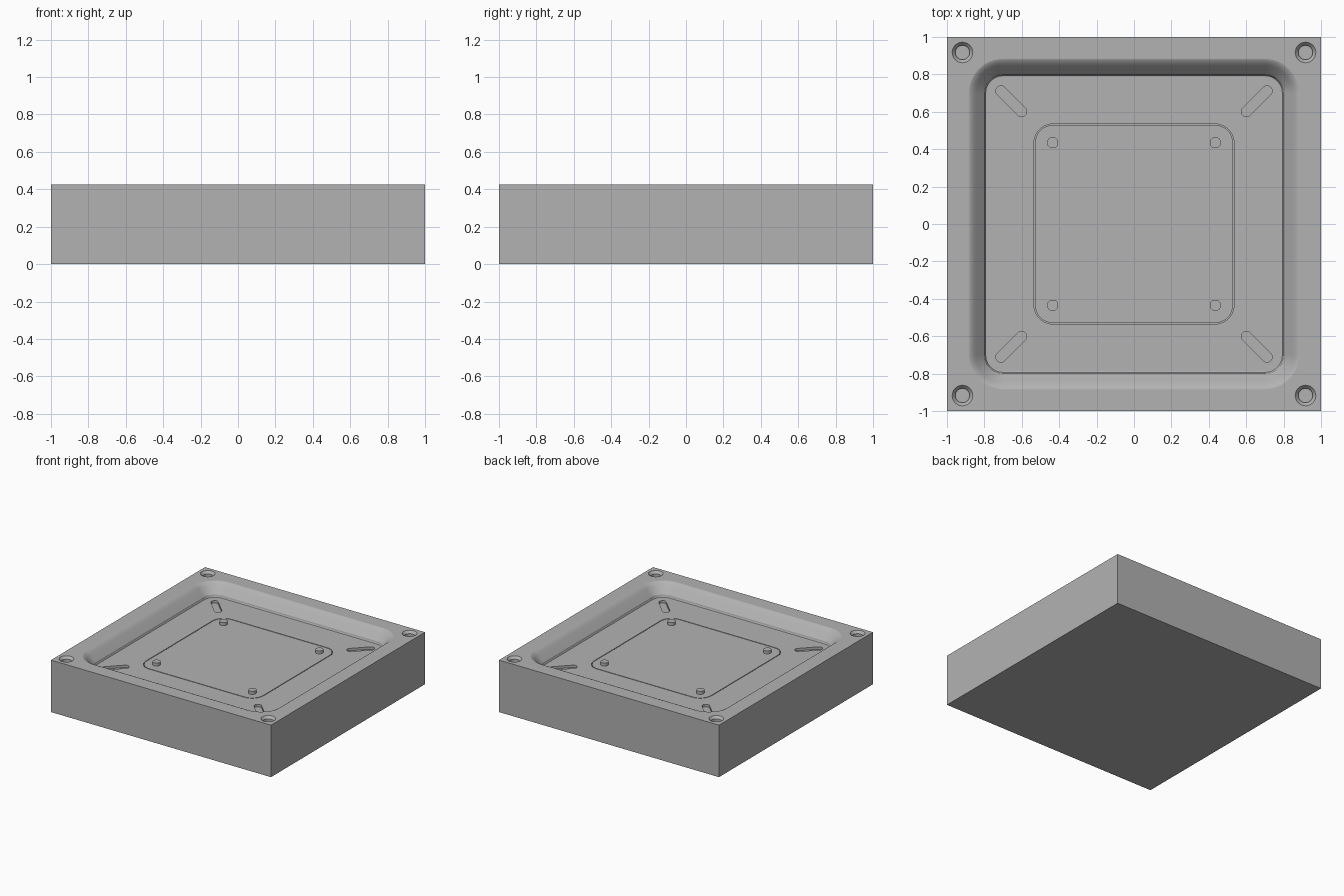
import bpy, bmesh
from math import cos, sin, pi, radians

if "Cube" in bpy.data.objects:
    bpy.data.objects.remove(bpy.data.objects["Cube"])

TOP = 0.427
FLOOR = TOP - 0.1
CORNERS = [(sx, sy) for sx in (-1, 1) for sy in (-1, 1)]

grey = bpy.data.materials.new("dark_grey")
grey.diffuse_color = (0.448, 0.448, 0.448, 1)
grey.use_nodes = True
grey.node_tree.nodes["Principled BSDF"].inputs["Base Color"].default_value = grey.diffuse_color


def outline(hx, hy, r, n=12):
    """Rounded rectangle; a circle when hx = hy = r, a slot when hy = r."""
    pts = []
    for q, (sx, sy) in enumerate([(1, 1), (-1, 1), (-1, -1), (1, -1)]):
        for i in range(n + 1):
            a = (q + i / n) * pi / 2
            pts.append((sx * (hx - r) + r * cos(a), sy * (hy - r) + r * sin(a)))
    return pts


def loft(name, sections, loc=(0, 0), turn=0, closed=False):
    """Solid through outlines (hx, hy, r, z); closed joins last to first as a ring."""
    bm = bmesh.new()
    rings = [[bm.verts.new((x, y, z)) for x, y in outline(hx, hy, r)]
             for hx, hy, r, z in sections]
    n = len(rings[0])
    for a, b in zip(rings, rings[1:] + (rings[:1] if closed else [])):
        for i in range(n):
            j = (i + 1) % n
            bm.faces.new((a[i], a[j], b[j], b[i]))
    if not closed:
        bm.faces.new(rings[0][::-1])
        bm.faces.new(rings[-1])
    bmesh.ops.remove_doubles(bm, verts=bm.verts, dist=1e-5)
    bmesh.ops.recalc_face_normals(bm, faces=bm.faces)
    me = bpy.data.meshes.new(name)
    bm.to_mesh(me)
    bm.free()
    me.materials.append(grey)
    ob = bpy.data.objects.new(name, me)
    ob.location = (loc[0], loc[1], 0)
    ob.rotation_euler.z = turn
    bpy.context.collection.objects.link(ob)
    return ob


def smooth(ob):
    bpy.ops.object.select_all(action='DESELECT')
    ob.select_set(True)
    bpy.context.view_layer.objects.active = ob
    bpy.ops.object.shade_smooth_by_angle(angle=radians(30))
    # Keep the large flat faces flat
    m = ob.modifiers.new("flat_faces", 'WEIGHTED_NORMAL')
    m.keep_sharp = True


# Solid block
bpy.ops.mesh.primitive_cube_add(size=2, location=(0, 0, TOP / 2))
body = bpy.context.object
body.name = "tray_body"
body.scale.z = TOP / 2
bpy.ops.object.transform_apply(location=True, scale=True)
body.data.materials.append(grey)

# Pocket with sloping wall, rounded rim and a small step at the floor (z above floor)
profile = [(0.785, 0), (0.793, 0.003), (0.798, 0.010), (0.80, 0.022),
           (0.845, 0.072), (0.856, 0.083), (0.868, 0.093), (0.880, 0.099),
           (0.885, 0.1), (0.885, 0.17)]
cutters = [loft("pocket_cutter", [(h, h, h - 0.70, FLOOR + z) for h, z in profile])]

# Fine square groove in the floor
groove = [(0.529, -0.012), (0.535, -0.012), (0.535, 0.02), (0.529, 0.02)]
cutters.append(loft("groove_cutter", [(h, h, h - 0.432, FLOOR + z) for h, z in groove],
                    closed=True))

for sx, sy in CORNERS:
    # Countersunk screw holes in the rim
    hole = [(0.038, -0.05), (0.038, -0.02), (0.055, 0), (0.055, 0.07)]
    cutters.append(loft("hole_cutter", [(r, r, r, TOP + z) for r, z in hole],
                        (sx * 0.917, sy * 0.917)))
    # Diagonal slots in the floor
    cutters.append(loft("slot_cutter",
                        [(0.105, 0.028, 0.028, FLOOR + z) for z in (-0.02, 0.02)],
                        (sx * 0.656, sy * 0.656), sx * sy * pi / 4))

for c in cutters:
    c.hide_render = True
    m = body.modifiers.new("cut", 'BOOLEAN')
    m.operation, m.solver, m.object = 'DIFFERENCE', 'EXACT', c
bpy.context.view_layer.objects.active = body
for m in list(body.modifiers):
    bpy.ops.object.modifier_apply(modifier=m.name)
for c in cutters:
    bpy.data.objects.remove(c)
smooth(body)

# Four round studs inside the groove
for sx, sy in CORNERS:
    smooth(loft("stud", [(0.03, 0.03, 0.03, FLOOR + z) for z in (-0.005, 0.025)],
                (sx * 0.435, sy * 0.435)))
